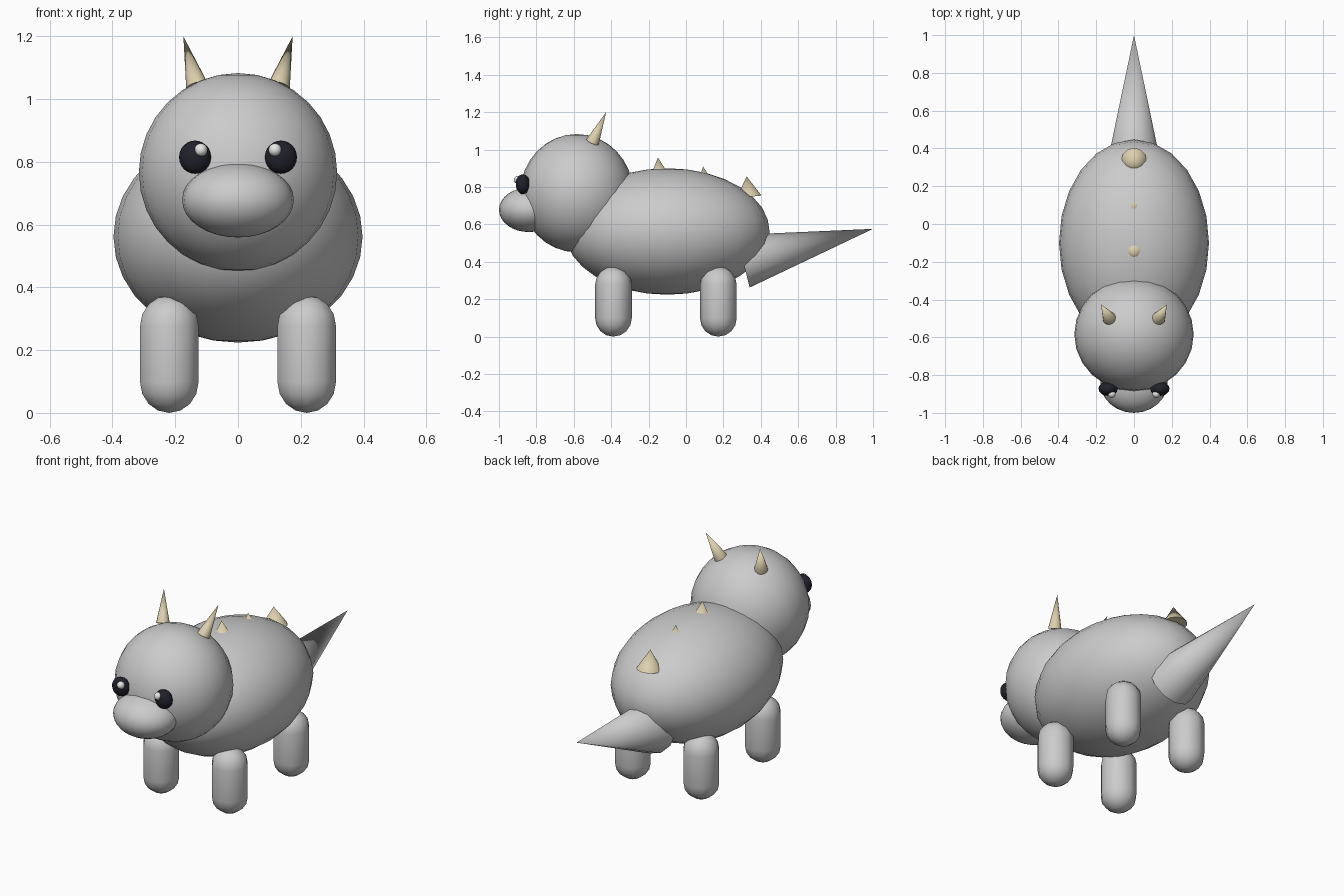
import bpy, bmesh, math
from mathutils import Vector, Matrix

if "Cube" in bpy.data.objects:
    bpy.data.objects.remove(bpy.data.objects["Cube"])


def material(name, rgb):
    m = bpy.data.materials.new(name)
    m.diffuse_color = (*rgb, 1)
    m.use_nodes = True
    m.node_tree.nodes["Principled BSDF"].inputs["Base Color"].default_value = m.diffuse_color
    return m


GREY = material("body grey", (0.60, 0.60, 0.60))
HORN = material("horn cream", (0.72, 0.63, 0.42))
BLACK = material("eye black", (0.015, 0.015, 0.025))
WHITE = material("eye highlight", (0.90, 0.90, 0.88))


def finish(bm, name, mat, angle=50):
    bmesh.ops.recalc_face_normals(bm, faces=bm.faces)
    mesh = bpy.data.meshes.new(name)
    bm.to_mesh(mesh)
    bm.free()
    mesh.materials.append(mat)
    ob = bpy.data.objects.new(name, mesh)
    bpy.context.collection.objects.link(ob)
    bpy.ops.object.select_all(action='DESELECT')
    ob.select_set(True)
    bpy.context.view_layer.objects.active = ob
    bpy.ops.object.shade_smooth_by_angle(angle=math.radians(angle))
    return ob


def ellipsoid(name, center, radii, mat, segments=24, rings=16):
    bm = bmesh.new()
    bmesh.ops.create_uvsphere(bm, u_segments=segments, v_segments=rings, radius=1,
                              matrix=Matrix.Translation(center) @ Matrix.Diagonal((*radii, 1)))
    return finish(bm, name, mat)


def cone(name, base, tip, radius, mat, sides=12):
    base, tip = Vector(base), Vector(tip)
    axis = tip - base
    place = Matrix.Translation((base + tip) / 2) @ axis.to_track_quat('Z', 'Y').to_matrix().to_4x4()
    bm = bmesh.new()
    bmesh.ops.create_cone(bm, cap_ends=True, segments=sides, radius1=radius, radius2=0,
                          depth=axis.length, matrix=place)
    return finish(bm, name, mat)


def capsule(name, x, y, radius, height, mat, sides=10):
    # a sphere whose upper half is lifted, giving a straight middle
    bm = bmesh.new()
    bmesh.ops.create_uvsphere(bm, u_segments=sides, v_segments=8, radius=radius)
    equator = [e for e in bm.edges if all(abs(v.co.z) < 1e-5 for v in e.verts)]
    bmesh.ops.split_edges(bm, edges=equator)
    half = height / 2 - radius
    for f in bm.faces:
        up = f.calc_center_median().z > 0
        for v in f.verts:
            v.tag = up
    for v in bm.verts:
        v.co.z += height / 2 + (half if v.tag else -half)
    bmesh.ops.bridge_loops(bm, edges=[e for e in bm.edges if e.is_boundary])
    bmesh.ops.translate(bm, verts=bm.verts, vec=(x, y, 0))
    return finish(bm, name, mat)


# Body, head and snout
ellipsoid("body", (0, -0.10, 0.562), (0.397, 0.547, 0.338), GREY)
ellipsoid("head", (0, -0.584, 0.767), (0.316, 0.302, 0.316), GREY)
ellipsoid("snout", (0, -0.84, 0.678), (0.178, 0.16, 0.119), GREY)

# Tail, a wide cone sunk into the rump
cone("tail", (0, 0.305, 0.403), (0, 1.0, 0.576), 0.145, GREY)

# Eyes, horns and legs on both sides
for s, side in ((-1, "left"), (1, "right")):
    ellipsoid(f"{side}_eye", (s * 0.137, -0.872, 0.815), (0.051, 0.038, 0.053), BLACK, 16, 12)
    ellipsoid(f"{side}_eye_highlight", (s * 0.118, -0.90, 0.838), (0.021, 0.021, 0.021), WHITE, 12, 8)
    cone(f"{side}_horn", (s * 0.13, -0.50, 1.04), (s * 0.174, -0.427, 1.2), 0.036, HORN)
    capsule(f"front_{side}_leg", s * 0.219, -0.388, 0.098, 0.375, GREY)
    capsule(f"rear_{side}_leg", s * 0.219, 0.173, 0.098, 0.375, GREY)

# Spikes along the back
cone("front_back_spike", (0, -0.140, 0.850), (0, -0.150, 0.957), 0.055, HORN)
cone("middle_back_spike", (0, 0.102, 0.800), (0, 0.092, 0.909), 0.055, HORN)
cone("rear_back_spike", (0, 0.336, 0.747), (0, 0.325, 0.856), 0.068, HORN)
